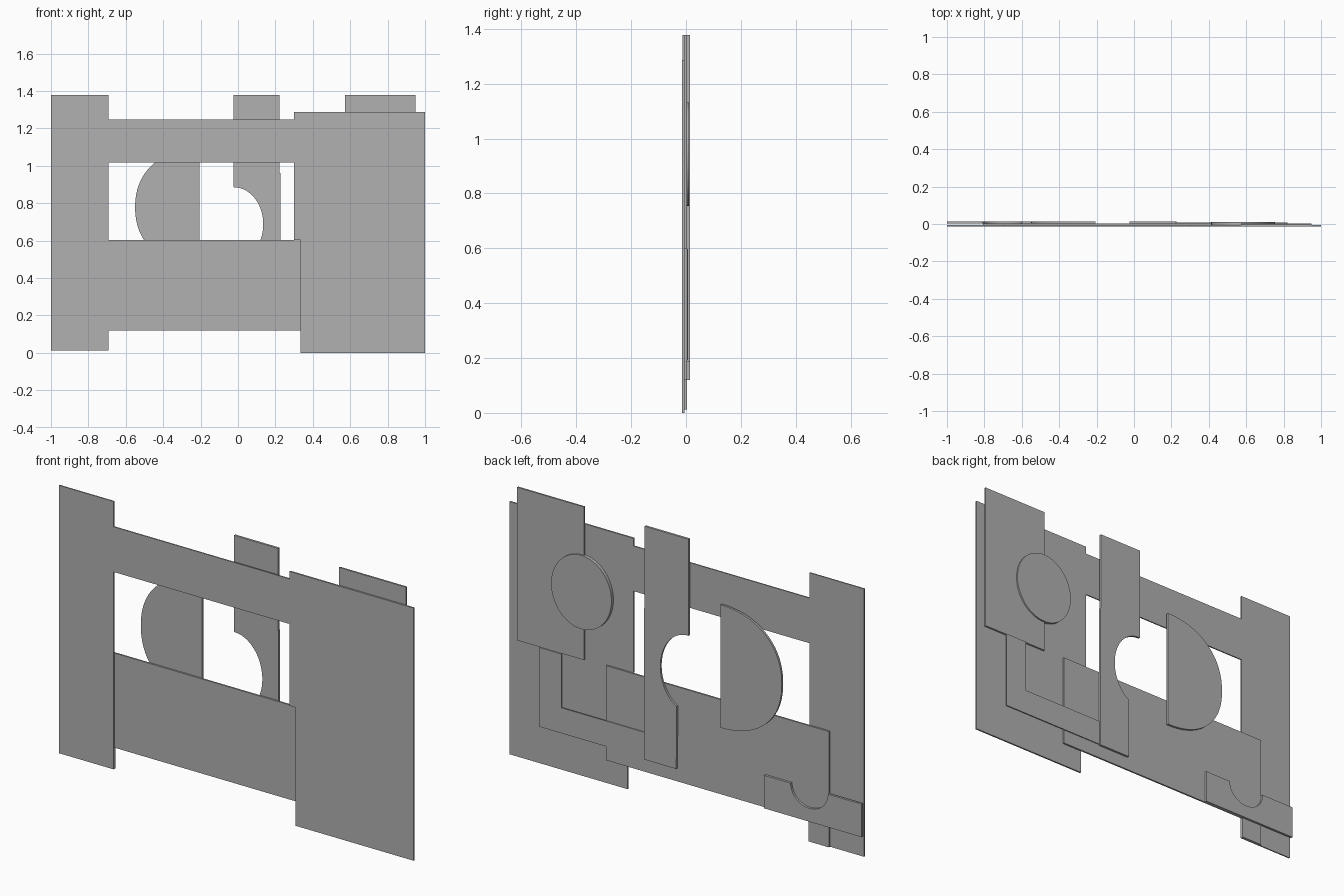
import bpy, bmesh
from math import cos, sin, radians, copysign

if "Cube" in bpy.data.objects:
    bpy.data.objects.remove(bpy.data.objects["Cube"])

# Depth layers, front (-y) to back (+y)
FRONT = (-0.0145, -0.006)
FRAME = (-0.0125, -0.006)
MIDDLE = (-0.006, 0.003)
INNER = (0.003, 0.008)
BACK = (0.003, 0.0145)

# Mid grey shared by all plates
grey = bpy.data.materials.new("mid_grey")
grey.diffuse_color = (0.44, 0.44, 0.44, 1)
grey.use_nodes = True
grey.node_tree.nodes["Principled BSDF"].inputs["Base Color"].default_value = grey.diffuse_color


def arc(cx, cz, rx, rz, a0, a1, n=32, power=2.0):
    """Points along an elliptical (or squarer, power > 2) arc in the xz plane."""
    def bend(t):
        return copysign(abs(t) ** (2 / power), t) if abs(t) > 1e-9 else 0.0
    angles = [radians(a0 + (a1 - a0) * i / n) for i in range(n + 1)]
    return [(cx + rx * bend(cos(a)), cz + rz * bend(sin(a))) for a in angles]


def plate(name, outline, layer):
    """Flat plate: xz outline extruded through a depth layer."""
    bm = bmesh.new()
    face = bm.faces.new([bm.verts.new((x, layer[0], z)) for x, z in outline])
    ext = bmesh.ops.extrude_face_region(bm, geom=[face], use_keep_orig=True)
    for v in ext["geom"]:
        if isinstance(v, bmesh.types.BMVert):
            v.co.y = layer[1]
    bmesh.ops.recalc_face_normals(bm, faces=bm.faces[:])
    mesh = bpy.data.meshes.new(name)
    bm.to_mesh(mesh)
    bm.free()
    mesh.materials.append(grey)
    obj = bpy.data.objects.new(name, mesh)
    bpy.context.collection.objects.link(obj)
    return obj


# Left column with upper crossbar
plate("left_column", [(-1, 0.012), (-0.692, 0.012), (-0.692, 1.018), (0.30, 1.018),
                      (0.30, 1.248), (-0.692, 1.248), (-0.692, 1.377), (-1, 1.377)], FRAME)

# Large right panel with a small step on its inner edge
plate("right_panel", [(0.333, 0), (1, 0), (1, 1.287), (0.30, 1.287),
                      (0.30, 0.602), (0.333, 0.602)], FRONT)

# Lower crossbar with a short leg behind the left column
plate("lower_crossbar", [(-0.808, 0.012), (-0.692, 0.012), (-0.692, 0.12), (0.45, 0.12),
                         (0.45, 0.602), (-0.808, 0.602)], MIDDLE)

# Upper right backing plate
plate("upper_plate", [(0.573, 0.597), (0.95, 0.597), (0.95, 1.377), (0.573, 1.377)], MIDDLE)

# Oval disc overlapping the backing plate
plate("oval_disc", arc(0.583, 0.943, 0.17, 0.188, 0, 360, 64)[:-1], (-0.006, 0.0105))

# Angled bracket below the backing plate
plate("corner_bracket", [(0.225, 0.193), (0.82, 0.193), (0.82, 0.597), (0.697, 0.597),
                         (0.697, 0.323), (0.225, 0.323)], INNER)

# Centre strip with a rounded bite out of its side
plate("centre_strip", [(-0.025, 1.377), (0.223, 1.377), (0.223, 0.96), (0.226, 0.96),
                       (0.226, 0.188), (0.045, 0.188)]
      + arc(-0.022, 0.687, 0.157, 0.198, -65.2, 90) + [(-0.025, 0.885)], BACK)

# Half-oval plate in the window
plate("half_oval", arc(-0.205, 0.778, 0.345, 0.313, 90, 270, 48, power=2.2), BACK)

# Lower left strip with a rounded notch in its top edge
plate("notched_strip", [(-1, 0.12), (-0.45, 0.12), (-0.45, 0.288)]
      + arc(-0.705, 0.288, 0.105, 0.10, 0, -180) + [(-1, 0.288)], BACK)
